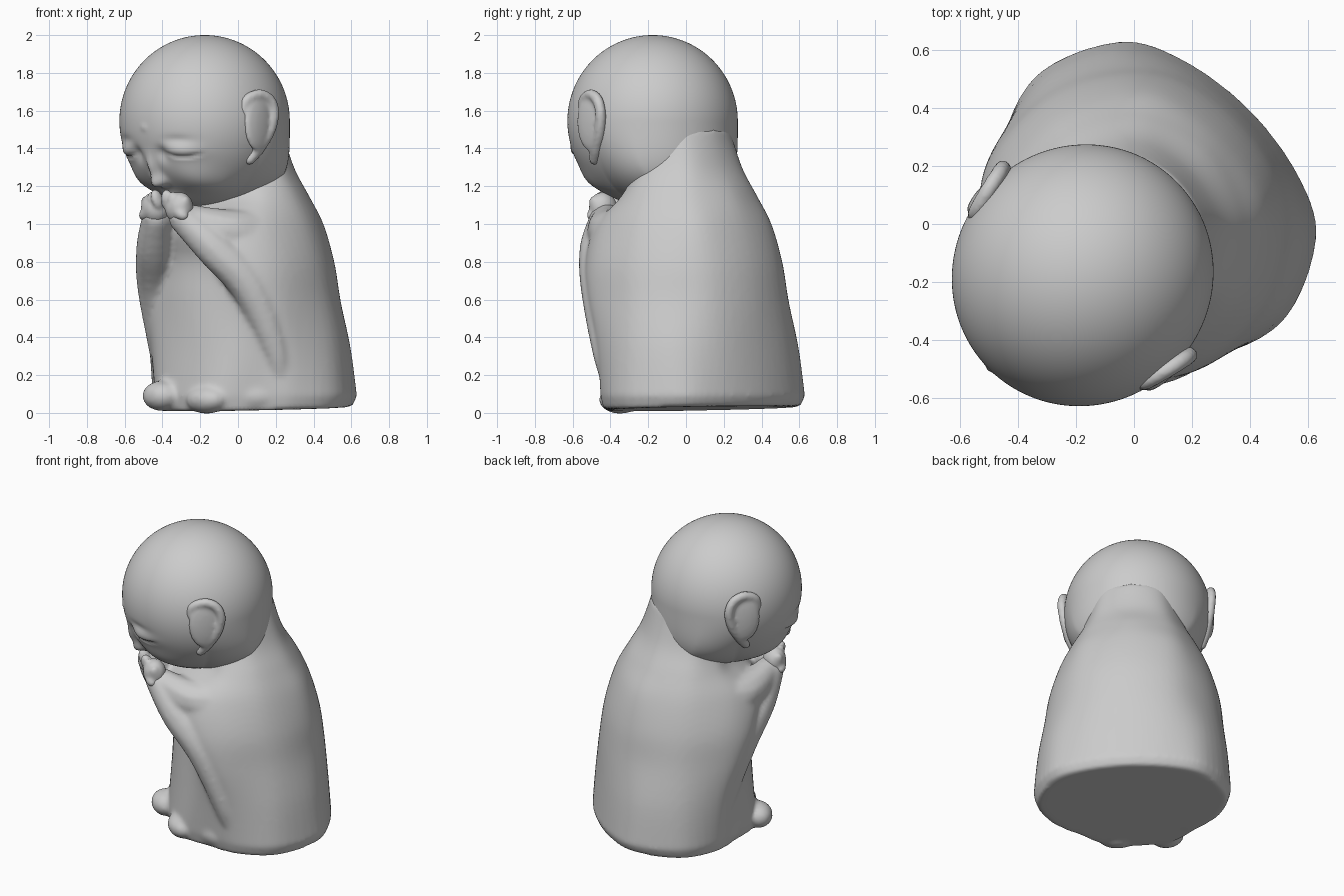
import bpy, bmesh, math
from mathutils import Vector, Matrix

if "Cube" in bpy.data.objects:
    bpy.data.objects.remove(bpy.data.objects["Cube"])

TURN = math.radians(-45)      # built facing -y, then turned to the diagonal


def finish(name, bm, voxel=None, smooth=4):
    bmesh.ops.recalc_face_normals(bm, faces=bm.faces[:])
    for f in bm.faces:
        f.smooth = True
    me = bpy.data.meshes.new(name)
    bm.to_mesh(me)
    bm.free()
    ob = bpy.data.objects.new(name, me)
    bpy.context.collection.objects.link(ob)
    ob.rotation_euler.z = TURN
    if voxel:
        r = ob.modifiers.new("blend", 'REMESH')
        r.mode, r.voxel_size, r.use_smooth_shade = 'VOXEL', voxel, True
        s = ob.modifiers.new("soften", 'SMOOTH')
        s.factor, s.iterations = 0.5, smooth
    return ob


def blob(bm, c, r, rot=(0, 0, 0), sub=3):
    m = Matrix.Translation(c)
    for axis, a in zip("XYZ", rot):
        m = m @ Matrix.Rotation(math.radians(a), 4, axis)
    m = m @ Matrix.Diagonal((*r, 1))
    bmesh.ops.create_icosphere(bm, subdivisions=sub, radius=1, matrix=m)


def spline(pts, n, closed=False):
    pts = [Vector(p) for p in pts]
    k = len(pts)
    get = (lambda i: pts[i % k]) if closed else (lambda i: pts[max(0, min(k - 1, i))])
    out = []
    for i in range(k if closed else k - 1):
        a, b, c, d = (get(i + j) for j in (-1, 0, 1, 2))
        for s in range(n):
            t = s / n
            out.append(0.5 * (2 * b + (c - a) * t + (2 * a - 5 * b + 4 * c - d) * t * t
                              + (3 * b - a - 3 * c + d) * t ** 3))
    return out if closed else out + [pts[-1]]


def chain(bm, pts, n, side=1):
    # rounded tube through (x, y, z, radius) points
    for p in spline(pts, n):
        blob(bm, (p[0] * side, p[1], p[2]), (p[3],) * 3, sub=2)


# Robe: half sections from back centre round to front centre
SECTIONS = {
    0.09: [(0, .56), (.28, .52), (.48, .41), (.60, .14), (.53, -.10), (.38, -.24), (.22, -.38), (0, -.42)],
    0.35: [(0, .54), (.27, .50), (.465, .375), (.575, .14), (.54, -.10), (.45, -.21), (.26, -.35), (0, -.40)],
    0.60: [(0, .52), (.26, .47), (.43, .33), (.535, .12), (.53, -.14), (.45, -.28), (.26, -.34), (0, -.39)],
    0.80: [(0, .49), (.25, .44), (.41, .30), (.51, .08), (.50, -.18), (.39, -.355), (.20, -.36), (0, -.38)],
    1.00: [(0, .43), (.24, .38), (.37, .25), (.455, .04), (.42, -.21), (.29, -.38), (.14, -.42), (0, -.42)],
    1.15: [(0, .36), (.20, .31), (.31, .21), (.385, .03), (.34, -.14), (.22, -.22), (.10, -.26), (0, -.27)],
    1.30: [(0, .27), (.16, .24), (.25, .16), (.31, 0), (.25, -.12), (.14, -.20), (.07, -.22), (0, -.22)],
    1.50: [(0, .21), (.12, .185), (.20, .125), (.26, -.02), (.20, -.12), (.11, -.18), (.05, -.2), (0, -.2)],
}
bm = bmesh.new()
loops = []
for z, half in SECTIONS.items():
    full = half + [(-x, y) for x, y in half[-2:0:-1]]
    loops.append([Vector((p.x, p.y, z)) for p in spline(full, 5, True)])
columns = [spline(c, 5) for c in zip(*loops)]
rings = [[c[i] for c in columns] for i in range(len(columns[0]))]
rings.insert(0, [Vector((p.x * .96, p.y * .96, .02 + .03 * p.y)) for p in rings[0]])
vr = [[bm.verts.new(p) for p in r] for r in rings]
n = len(vr[0])
for a, b in zip(vr, vr[1:]):
    for i in range(n):
        bm.faces.new((a[i], a[(i + 1) % n], b[(i + 1) % n], b[i]))
bm.faces.new(vr[0][::-1])
bm.faces.new(vr[-1])
for s, dx in ((-1, -.035), (1, 0)):
    # sleeve falling from the hands past the elbow to the hem
    chain(bm, [(.10, -.51, 1.03, .08), (.24 + dx, -.42, .87, .10), (.37 + dx, -.275, .66, .105),
               (.44 + dx, -.15, .32, .08), (.43, -.11, .12, .05)], 9, s)
    # upper arm over the ribs
    chain(bm, [(.10, -.49, 1.03, .08), (.26, -.31, .96, .12), (.32, -.08, .97, .13)], 8, s)
    # hem folds
    blob(bm, (.31 * s, -.22, .09), (.14, .07, .08), (0, 0, 30 * s))
# feet under the hem, one further forward
blob(bm, (-.16, -.415, .09), (.11, .09, .08))
blob(bm, (.13, -.365, .07), (.13, .09, .075))
finish("robe", bm, 0.015, 7)

# Head: sphere with the face raised and carved out of it, fuller at the nape
bm = bmesh.new()
bmesh.ops.create_uvsphere(bm, u_segments=160, v_segments=110, radius=1)
CENTRE = Vector((0, -.25, 1.545))
# x, z, spread x, spread z, height
FEATURES = [
    (0, 1.24, .035, .03, .045), (0, 1.30, .022, .06, .03), (.035, 1.235, .02, .02, .012),
    (.20, 1.39, .075, .035, .018), (.09, 1.37, .035, .04, -.022), (.19, 1.445, .07, .022, -.008),
    (.21, 1.24, .10, .07, .018), (0, 1.51, .016, .016, .008), (0, 1.15, .07, .025, .02),
]
for v in bm.verts:
    d = v.co.copy()
    p = Vector((d.x * .445, d.y * .457, d.z * .455))
    if d.y > 0 > d.z:
        nape = 1 + .5 * d.z ** 2 * min(1, 2 * d.y)
        p.x *= nape
        p.y *= nape
    p += CENTRE
    if d.y < 0:
        h = 0
        for fx, fz, sx, sz, amp in FEATURES:
            h += amp * math.exp(-((abs(p.x) - fx) / sx) ** 2 - ((p.z - fz) / sz) ** 2)
        # closed eyelid line, curving downward in the middle
        u = (abs(p.x) - .20) / .08
        h -= .014 * math.exp(-u ** 4 - ((p.z - 1.358 - .014 * u * u) / .008) ** 2)
        p += d * h * min(1, -d.y * 3)
    v.co = p
finish("head", bm)

# Ears: shallow bowl with a soft rim, wide at the top and narrow at the lobe
for s, name in ((1, "left_ear"), (-1, "right_ear")):
    bm = bmesh.new()
    chain(bm, [(.405, -.37, 1.60, .026), (.415, -.35, 1.655, .03), (.435, -.28, 1.685, .03),
               (.45, -.215, 1.66, .03), (.455, -.185, 1.59, .03), (.44, -.205, 1.49, .032),
               (.41, -.26, 1.40, .036), (.385, -.30, 1.34, .03)], 7, s)
    blob(bm, (.43 * s, -.275, 1.54), (.034, .105, .16))
    finish(name, bm, 0.01, 8)

# Hands: clasped in front of the mouth
for s, name in ((1, "left_hand"), (-1, "right_hand")):
    bm = bmesh.new()
    blob(bm, (.09 * s, -.53, 1.085), (.08, .07, .085), (0, 20 * s, 0))
    for i in range(4):
        blob(bm, ((.035 + .036 * i) * s, -.57 + .012 * i, 1.13 - .012 * i),
             (.026, .036, .056), (15, 12 * s, 0))
    blob(bm, (.12 * s, -.555, 1.06), (.06, .04, .035), (0, 30 * s, 0))
    finish(name, bm, 0.009, 6)
